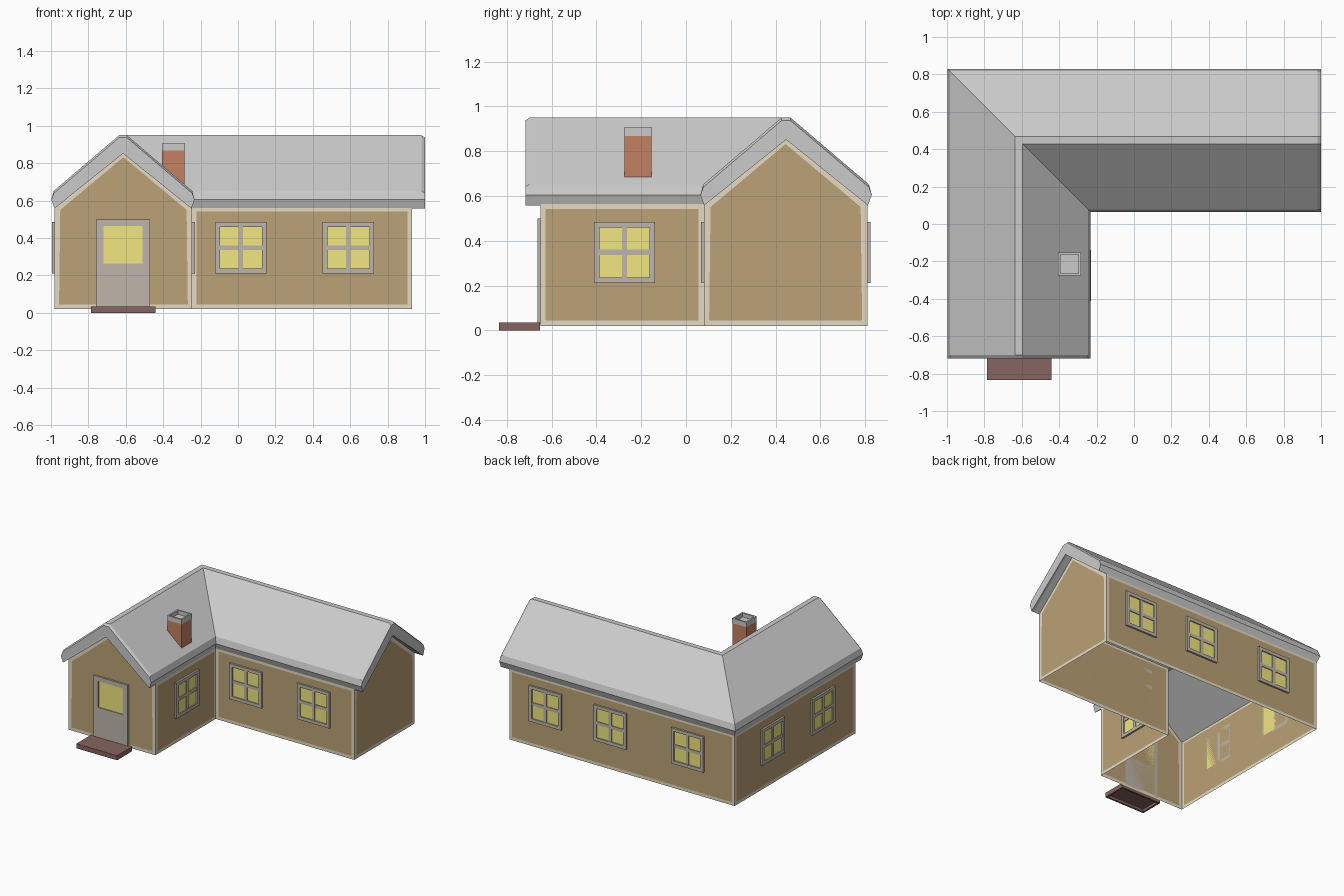
import bpy, bmesh, math
from mathutils import Matrix, Vector

if "Cube" in bpy.data.objects:
    bpy.data.objects.remove(bpy.data.objects["Cube"])


def mat(name, r, g, b):
    m = bpy.data.materials.new(name)
    m.diffuse_color = (r, g, b, 1)
    m.use_nodes = True
    m.node_tree.nodes["Principled BSDF"].inputs["Base Color"].default_value = m.diffuse_color
    return m


WALL = mat("brown_siding", 0.50, 0.36, 0.18)
TRIM = mat("cream_trim", 0.78, 0.71, 0.55)
FRAME = mat("taupe_frame", 0.52, 0.47, 0.40)
GLASS = mat("yellow_glass", 0.88, 0.80, 0.22)
BRICK = mat("red_brick", 0.55, 0.22, 0.12)
STEP = mat("dark_wood", 0.24, 0.13, 0.12)


def finish(name, bm, *mats, recalc=True):
    if recalc:
        bmesh.ops.recalc_face_normals(bm, faces=bm.faces)
    me = bpy.data.meshes.new(name)
    bm.to_mesh(me)
    bm.free()
    for m in mats:
        me.materials.append(m)
    ob = bpy.data.objects.new(name, me)
    bpy.context.collection.objects.link(ob)
    return ob


def add_box(bm, x0, x1, y0, y1, z0, z1):
    mtx = Matrix.Translation(((x0 + x1) / 2, (y0 + y1) / 2, (z0 + z1) / 2)) \
        @ Matrix.Diagonal((x1 - x0, y1 - y0, z1 - z0, 1))
    return bmesh.ops.create_cube(bm, size=1, matrix=mtx)["verts"]


def boxes(name, dims, m=None):
    bm = bmesh.new()
    for d in dims:
        add_box(bm, *d)
    return finish(name, bm, *([m] if m else []))


def recess(bm, up, thickness, depth):
    # hollow out the top or bottom face of a box
    bm.normal_update()
    f = max(bm.faces, key=lambda f: f.normal.z * up)
    bmesh.ops.inset_individual(bm, faces=[f], thickness=thickness)
    new = bmesh.ops.extrude_discrete_faces(bm, faces=[f])["faces"][0]
    for v in new.verts:
        v.co.z -= up * depth


# Walls: open-bottomed sheets around the L plan, each with a cream border
L, R, IN = -0.98, 0.93, -0.245
F, B, MID = -0.65, 0.81, 0.08
Z0, EAVE, APEX = 0.02, 0.565, 0.865
plan = [(L, F), (IN, F), (IN, MID), (R, MID), (R, B), (L, B)]
bm = bmesh.new()
for i, a in enumerate(plan):
    b = plan[(i + 1) % len(plan)]
    pts = [(*a, Z0), (*b, Z0), (*b, EAVE), (*a, EAVE)]
    if i in (0, 3):
        pts.insert(3, ((a[0] + b[0]) / 2, (a[1] + b[1]) / 2, APEX))
    bm.faces.new([bm.verts.new(p) for p in pts])
bm.normal_update()
panels = bm.faces[:]
border = bmesh.ops.inset_individual(bm, faces=panels, thickness=0.033)["faces"]
for f in border:
    f.material_index = 1
bmesh.ops.remove_doubles(bm, verts=bm.verts, dist=0.0005)
finish("walls", bm, WALL, TRIM, recalc=False)

# Roof: one thick gable profile swept along the L-shaped ridge with a mitred corner
RX, RY = -0.615, 0.447
half = [(0.02, 0.95), (0.37, 0.652), (0.383, 0.605), (0.366, 0.558)]
prof = half + [(0, 0.865)] + [(-d, z) for d, z in reversed(half)]
bevelled = [(d, z - 0.013 if z > 0.64 else z) for d, z in prof]
rings = [
    [(RX - d, -0.718, z) for d, z in bevelled],
    [(RX - d, -0.70, z) for d, z in prof],
    [(RX - d, RY + d, z) for d, z in prof],
    [(0.98, RY + d, z) for d, z in prof],
    [(1.0, RY + d, z) for d, z in bevelled],
]
bm = bmesh.new()
rv = [[bm.verts.new(p) for p in ring] for ring in rings]
n = len(prof)
for a, b in zip(rv, rv[1:]):
    for i in range(n):
        j = (i + 1) % n
        bm.faces.new((a[i], a[j], b[j], b[i]))
bm.faces.new(rv[0])
bm.faces.new(rv[-1])
finish("roof", bm)

# Windows: frame, cross bars and glass, built facing -y then turned to the wall
W, H, BAR, OUT = 0.137, 0.137, 0.025, 0.014


def window(name, x, y, angle):
    frame = boxes(name + "_frame", [
        (-W, -W + BAR, -OUT, 0, -H, H), (W - BAR, W, -OUT, 0, -H, H),
        (-W + BAR, W - BAR, -OUT, 0, -H, -H + BAR),
        (-W + BAR, W - BAR, -OUT, 0, H - BAR, H),
        (-0.012, 0.012, -0.011, 0, -H + BAR, H - BAR),
        (-W + BAR, W - BAR, -0.0105, 0, -0.012, 0.012)], FRAME)
    e = BAR / 2
    glass = boxes(name + "_glass", [(-W + e, W - e, -0.005, 0, -H + e, H - e)], GLASS)
    for ob in (frame, glass):
        ob.location = (x, y, 0.348)
        ob.rotation_euler.z = math.radians(angle)


for i, x in enumerate((0.015, 0.59)):
    window(f"front_window_{i + 1}", x, MID, 0)
for i, x in enumerate((-0.585, 0.07, 0.62)):
    window(f"back_window_{i + 1}", x, B, 180)
for i, y in enumerate((0.36, -0.25)):
    window(f"left_window_{i + 1}", L, y, -90)
window("right_window", IN, -0.275, 90)

# Front door with its glass pane
boxes("door", [(-0.76, -0.72, -0.664, F, 0.03, 0.5), (-0.51, -0.47, -0.664, F, 0.03, 0.5),
               (-0.72, -0.51, -0.664, F, 0.03, 0.265),
               (-0.72, -0.51, -0.664, F, 0.465, 0.5)], FRAME)
boxes("door_glass", [(-0.73, -0.50, -0.657, F, 0.255, 0.475)], GLASS)

# Door step, hollow underneath
bm = bmesh.new()
add_box(bm, -0.785, -0.44, -0.835, -0.652, 0, 0.035)
recess(bm, -1, 0.02, 0.02)
finish("door_step", bm, STEP)

# Chimney stack and hollow cap
boxes("chimney", [(-0.405, -0.285, -0.275, -0.153, 0.68, 0.868)], BRICK)
bm = bmesh.new()
add_box(bm, -0.406, -0.284, -0.276, -0.152, 0.868, 0.905)
recess(bm, 1, 0.017, 0.03)
finish("chimney_cap", bm)
